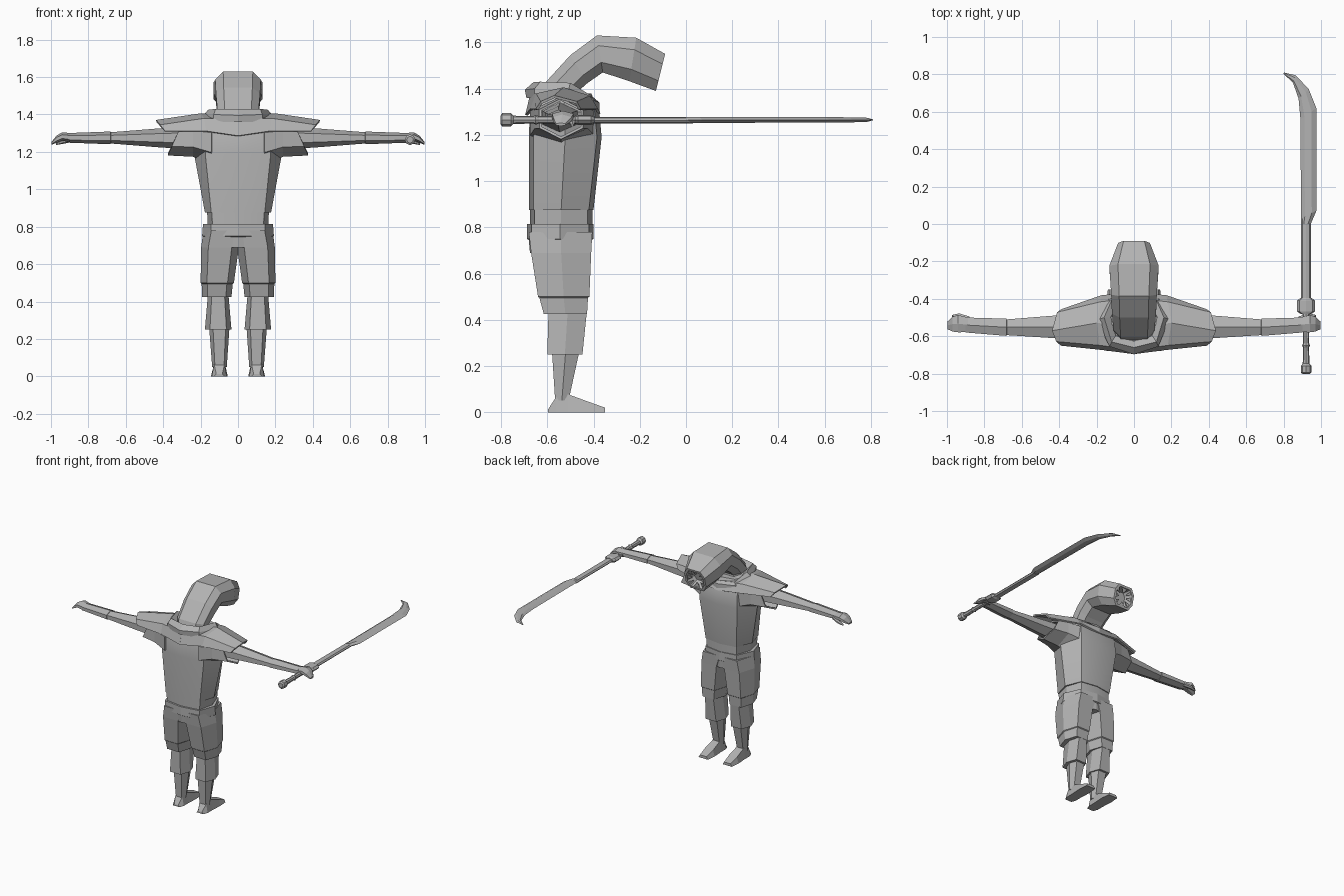
import bpy, bmesh, math
from mathutils import Vector

if "Cube" in bpy.data.objects:
    bpy.data.objects.remove(bpy.data.objects["Cube"])

grey = bpy.data.materials.new("plain grey")
grey.diffuse_color = (0.45, 0.45, 0.45, 1)
grey.use_nodes = True
grey.node_tree.nodes["Principled BSDF"].inputs["Base Color"].default_value = grey.diffuse_color

HEX_POINT = [(0, 1), (1, .45), (1, -.45), (0, -1), (-1, -.45), (-1, .45)]   # ridge on top
HEX_FLAT = [(-.62, -1), (.62, -1), (1, 0), (.62, 1), (-.62, 1), (-1, 0)]    # ridge on the sides
OCT = [(-.65, 1), (.65, 1), (1, .45), (1, -.45), (.65, -1), (-.65, -1), (-1, -.45), (-1, .45)]
ROUND = [(math.cos(i * math.pi / 4), math.sin(i * math.pi / 4)) for i in range(8)]


def loft(name, rings, caps=True, closed=True, mirror=False, thick=0, smooth=False):
    """Skin a list of rings (equal point counts) into a mesh object."""
    bm = bmesh.new()
    vs = [[bm.verts.new(p) for p in r] for r in rings]
    n = len(rings[0])
    for a, b in zip(vs, vs[1:]):
        for i in range(n if closed else n - 1):
            j = (i + 1) % n
            bm.faces.new((a[i], a[j], b[j], b[i]))
    if caps and closed:
        bm.faces.new(vs[0])
        bm.faces.new(vs[-1])
    bmesh.ops.recalc_face_normals(bm, faces=bm.faces)
    me = bpy.data.meshes.new(name)
    bm.to_mesh(me)
    bm.free()
    me.materials.append(grey)
    ob = bpy.data.objects.new(name, me)
    bpy.context.collection.objects.link(ob)
    if thick:
        m = ob.modifiers.new("thickness", 'SOLIDIFY')
        m.thickness = thick
        m.offset = 0
    if mirror:
        ob.modifiers.new("mirror", 'MIRROR')
    if smooth:
        bpy.context.view_layer.objects.active = ob
        ob.select_set(True)
        bpy.ops.object.shade_smooth_by_angle(angle=math.radians(25))
        ob.select_set(False)
    return ob


def ring_x(x, cy, cz, hy, hz, slant=0):
    return [(x - slant * v, cy + u * hy, cz + v * hz) for u, v in HEX_POINT]


def ring_z(z, x0, x1, y0, y1):
    cx, cy, hx, hy = (x0 + x1) / 2, (y0 + y1) / 2, (x1 - x0) / 2, (y1 - y0) / 2
    return [(cx + u * hx, cy + v * hy, z) for u, v in HEX_FLAT]


def ring_y(y, cx, cz, hx, hz, shape=ROUND):
    return [(cx + u * hx, y, cz + v * hz) for u, v in shape]


# Torso with a centre line front and back
def torso_ring(z, fx, sx, y0, y1):
    m = (y0 + y1) / 2
    return [(0, y0, z), (fx, y0 + .02, z), (sx, m, z), (fx * .9, y1 - .02, z),
            (0, y1, z), (-fx * .9, y1 - .02, z), (-sx, m, z), (-fx, y0 + .02, z)]

loft("torso", [torso_ring(.78, .135, .16, -.675, -.405),
               torso_ring(.875, .14, .165, -.675, -.405),
               torso_ring(.876, .143, .177, -.68, -.4),
               torso_ring(1.19, .175, .235, -.68, -.365),
               torso_ring(1.3, .17, .24, -.675, -.375),
               torso_ring(1.38, .12, .16, -.65, -.41)], smooth=True)

# Waistband and seat
loft("waistband", [torso_ring(.69, .12, .18, -.675, -.41),
                   torso_ring(.745, .14, .187, -.68, -.408),
                   torso_ring(.75, .145, .192, -.688, -.4),
                   torso_ring(.815, .145, .187, -.688, -.4)])

# Legs
loft("trouser_leg", [ring_z(.78, -.04, .185, -.68, -.405),
                     ring_z(.69, -.005, .197, -.67, -.41),
                     ring_z(.5, .022, .2, -.64, -.418),
                     ring_z(.495, .028, .194, -.634, -.424),
                     ring_z(.425, .035, .193, -.615, -.428)], mirror=True)
loft("trouser_cuff", [ring_z(.46, .05, .16, -.595, -.43),
                      ring_z(.425, .05, .162, -.595, -.43),
                      ring_z(.25, .035, .177, -.6, -.448)], mirror=True)
loft("shin", [ring_z(.27, .045, .155, -.58, -.46),
              ring_z(.05, .06, .138, -.566, -.508)], mirror=True)
loft("foot", [[(a, y, 0), (b, y, 0), (b - .012, y, h), (a + .012, y, h)]
              for y, a, b, h in ((-.597, .072, .128, .012), (-.563, .06, .14, .065),
                                 (-.51, .06, .14, .078), (-.42, .055, .145, .045),
                                 (-.35, .062, .14, .02))], mirror=True)

# Arms, sleeves and hands
loft("arm", [ring_x(.2, -.545, 1.275, .075, .065),
             ring_x(.43, -.55, 1.275, .06, .05),
             ring_x(.68, -.552, 1.275, .042, .03),
             ring_x(.682, -.552, 1.275, .046, .034),
             ring_x(.9, -.54, 1.275, .04, .026)], mirror=True)
loft("sleeve", [ring_x(.14, -.535, 1.25, .135, .11),
                ring_x(.24, -.54, 1.27, .11, .09),
                ring_x(.335, -.54, 1.27, .09, .083, .04)], caps=False, mirror=True, thick=.012)
loft("hand", [ring_x(.88, -.54, 1.275, .038, .025),
              ring_x(.94, -.533, 1.282, .046, .022),
              ring_x(.97, -.535, 1.268, .04, .02),
              ring_x(.998, -.542, 1.245, .02, .007)], mirror=True)
loft("thumb", [ring_x(.88, -.51, 1.268, .016, .014),
               ring_x(.935, -.492, 1.255, .014, .012),
               ring_x(.972, -.492, 1.242, .006, .005)], mirror=True)

# Shoulder cape, ridged along the arm
loft("shoulder_cape", [
    [(0, -.375, 1.29), (0, -.4, 1.35), (0, -.54, 1.39), (0, -.67, 1.37), (0, -.69, 1.285)],
    [(.17, -.385, 1.31), (.18, -.42, 1.365), (.2, -.53, 1.4), (.18, -.645, 1.375), (.17, -.668, 1.31)],
    [(.385, -.46, 1.31), (.41, -.475, 1.34), (.437, -.57, 1.365), (.415, -.625, 1.34), (.39, -.645, 1.31)],
], closed=False, mirror=True, thick=.012)

# Collar standing around the neck
def collar_ring(xs, ys, zs):
    half = list(zip(xs, ys, zs))
    return half + [(-x, y, z) for x, y, z in half[-2:0:-1]]

loft("collar", [
    collar_ring((0, .13, .2, .14, 0), (-.69, -.655, -.52, -.4, -.375), (1.36, 1.36, 1.36, 1.32, 1.3)),
    collar_ring((0, .13, .19, .135, 0), (-.697, -.655, -.51, -.4, -.375), (1.395, 1.4, 1.39, 1.35, 1.34)),
    collar_ring((0, .12, .16, .12, 0), (-.66, -.63, -.5, -.41, -.395), (1.428, 1.43, 1.425, 1.37, 1.355)),
    collar_ring((0, .1, .125, .1, 0), (-.63, -.6, -.5, -.44, -.42), (1.4, 1.4, 1.4, 1.36, 1.35)),
    collar_ring((0, .08, .1, .08, 0), (-.61, -.58, -.5, -.45, -.43), (1.33, 1.33, 1.33, 1.33, 1.33)),
], caps=False)


# Curved neck and head ending in a round mouth
def head_ring(oy, oz, iy, iz, hw, scale=1, push=0):
    c = Vector((0, (oy + iy) / 2, (oz + iz) / 2))
    up = Vector((0, (oy - iy) / 2, (oz - iz) / 2))
    n = Vector((0, up.z, -up.y)).normalized()
    return [c + Vector((u * hw * scale, 0, 0)) + up * v * scale + n * push for u, v in OCT]

mouth = (-.09, 1.55, -.13, 1.39, .085)
loft("neck_and_head", [head_ring(-.64, 1.33, -.44, 1.3, .105),
                       head_ring(-.605, 1.43, -.465, 1.39, .11),
                       head_ring(-.5, 1.545, -.425, 1.425, .118),
                       head_ring(-.385, 1.63, -.36, 1.47, .122),
                       head_ring(-.215, 1.62, -.245, 1.432, .132),
                       head_ring(*mouth),
                       head_ring(*mouth, .8),
                       head_ring(*mouth, .6, -.06)])

# Teeth ringing the mouth, pointing inward
for i in range(8):
    o = head_ring(*mouth, .82, -.006)
    tip = head_ring(*mouth, .38, -.015)
    back = head_ring(*mouth, .72, -.03)
    j = (i + 1) % 8
    p, q = o[i].lerp(o[j], .2), o[i].lerp(o[j], .8)
    t = tip[i].lerp(tip[j], .5)
    loft("tooth", [[p, q, back[i].lerp(back[j], .5)],
                   [t, t + (q - p) * .05, t + Vector((0, -.003, 0))]])

# Sword: turned grip, then a flat curved blade
SX, SZ = .92, 1.265
loft("sword_grip", [ring_y(y, SX, SZ, rx, rz) for y, rx, rz in (
    (-.802, .018, .018), (-.795, .028, .029), (-.758, .028, .029), (-.747, .018, .018),
    (-.66, .016, .016), (-.65, .021, .021), (-.635, .016, .016), (-.47, .019, .017))])
loft("sword_guard", [ring_y(y, SX, SZ, rx, rz) for y, rx, rz in (
    (-.48, .03, .018), (-.468, .048, .022), (-.41, .048, .022), (-.395, .03, .016))])
loft("sword_shaft", [ring_y(y, SX, SZ - .002, .026, h) for y, h in ((-.41, .014), (.03, .014))])


def blade_ring(ix, iy, ox, oy, h):
    a, b = Vector((ix, iy, SZ)), Vector((ox, oy, SZ))
    up = Vector((0, 0, h))
    m, k = a.lerp(b, .25), a.lerp(b, .7)
    return [a, m + up, k + up, b, k - up, m - up]

loft("sword_blade", [blade_ring(.895, 0, .945, 0, .013),
                     blade_ring(.893, .03, .975, .07, .013),
                     blade_ring(.89, .56, .975, .62, .012),
                     blade_ring(.88, .67, .935, .72, .011),
                     blade_ring(.85, .755, .865, .795, .009),
                     blade_ring(.8, .803, .801, .81, .002)])
